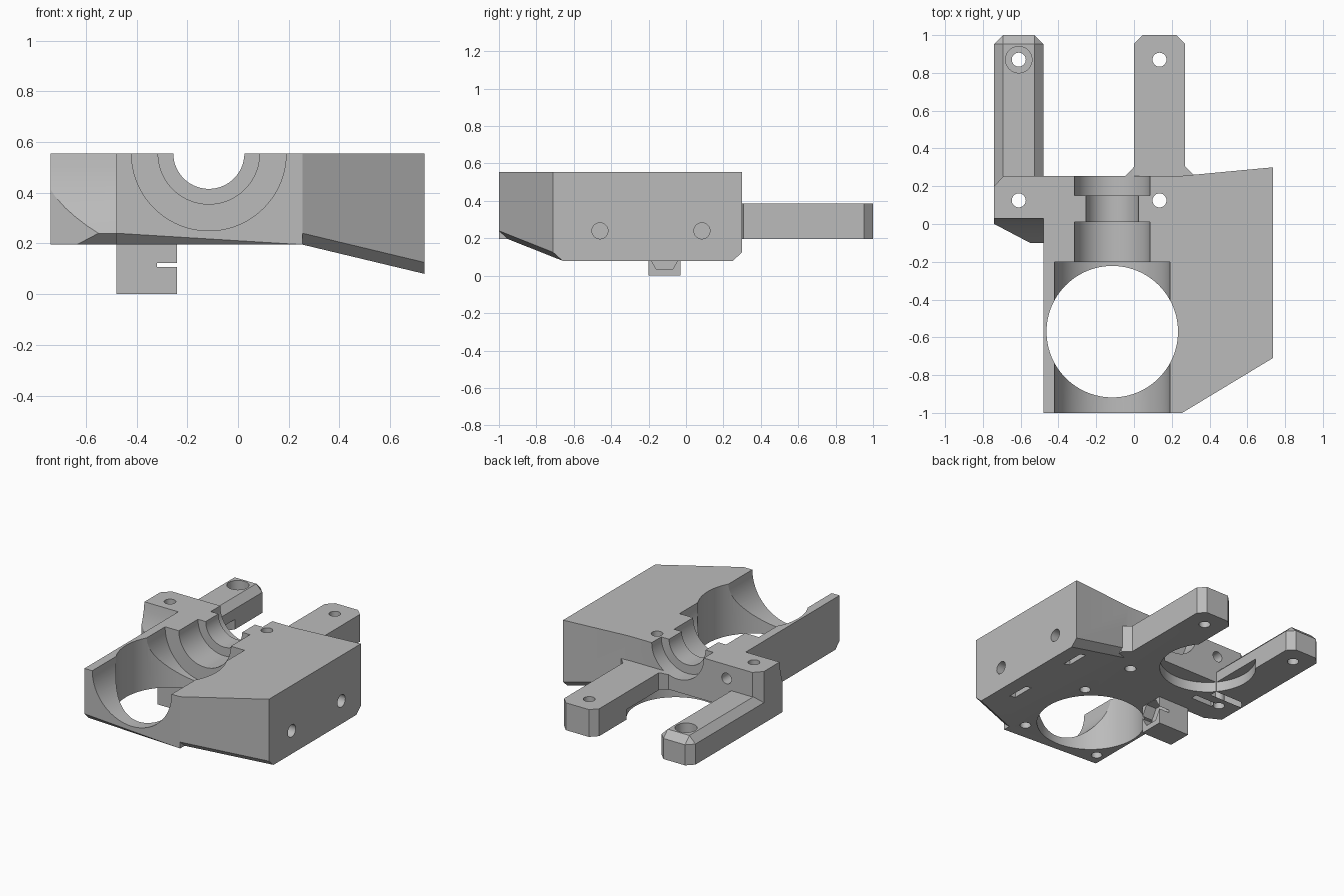
import bpy, bmesh
from math import radians
from mathutils import Matrix, Vector

if "Cube" in bpy.data.objects:
    bpy.data.objects.remove(bpy.data.objects["Cube"], do_unlink=True)

grey = bpy.data.materials.new("mid_grey")
grey.use_nodes = True
grey.diffuse_color = (0.5, 0.5, 0.5, 1)
grey.node_tree.nodes["Principled BSDF"].inputs["Base Color"].default_value = (0.5, 0.5, 0.5, 1)


def finish(name, bm):
    bmesh.ops.recalc_face_normals(bm, faces=bm.faces)
    me = bpy.data.meshes.new(name)
    bm.to_mesh(me)
    bm.free()
    me.materials.append(grey)
    ob = bpy.data.objects.new(name, me)
    bpy.context.collection.objects.link(ob)
    return ob


def hull(name, points):
    """Convex solid around the points."""
    bm = bmesh.new()
    verts = [bm.verts.new(p) for p in points]
    bmesh.ops.convex_hull(bm, input=verts)
    bmesh.ops.dissolve_limit(bm, angle_limit=0.002, verts=bm.verts, edges=bm.edges)
    return finish(name, bm)


def prism(name, outline, low, high, axis="Z"):
    """Outline extruded along Z (x, y) or along X (y, z)."""
    bm = bmesh.new()
    place = (lambda a, b, c: (a, b, c)) if axis == "Z" else (lambda a, b, c: (c, a, b))
    face = bm.faces.new([bm.verts.new(place(a, b, low)) for a, b in outline])
    new = bmesh.ops.extrude_face_region(bm, geom=[face])["geom"]
    moved = [v for v in new if isinstance(v, bmesh.types.BMVert)]
    bmesh.ops.translate(bm, verts=moved, vec=place(0, 0, high - low))
    return finish(name, bm)


def box(name, x0, x1, y0, y1, z0, z1):
    return prism(name, [(x0, y0), (x1, y0), (x1, y1), (x0, y1)], z0, z1)


def rod(name, start, end, radius, sides=48, spin=0):
    """Cylinder between two points."""
    a, b = Vector(start), Vector(end)
    d = b - a
    turn = d.to_track_quat("Z", "Y").to_matrix().to_4x4()
    bm = bmesh.new()
    bmesh.ops.create_cone(bm, cap_ends=True, segments=sides, radius1=radius, radius2=radius,
                          depth=d.length,
                          matrix=Matrix.Translation((a + b) / 2) @ turn @ Matrix.Rotation(spin, 4, "Z"))
    return finish(name, bm)


def combine(target, parts, operation):
    for part in parts:
        mod = target.modifiers.new(part.name, "BOOLEAN")
        mod.operation, mod.solver, mod.object = operation, "EXACT", part
        bpy.context.view_layer.objects.active = target
        bpy.ops.object.modifier_apply(modifier=mod.name)
        bpy.data.objects.remove(part, do_unlink=True)


TOP, BASE, ARM = 0.555, 0.195, 0.385

# Main block with a chamfered lower front edge
body = hull("extruder_mount", [
    (x, y, TOP) for x in (-0.48, 0.255) for y in (-1, 0.255)] + [
    (-0.48, -1, 0.24), (0.06, -1, 0.24), (0.255, -1, BASE),
    (-0.48, -0.955, BASE), (0.06, -0.955, BASE),
    (-0.48, 0.255, BASE), (0.255, 0.255, BASE)])

# Side wing with sloping underside
wing = hull("side_wing", [
    (0.255, -1, TOP), (0.735, -0.71, TOP), (0.735, 0.3, TOP), (0.255, 0.255, TOP),
    (0.255, -1, 0.24), (0.735, -0.71, 0.125), (0.255, -0.95, BASE), (0.735, -0.66, 0.08),
    (0.735, 0.25, 0.08), (0.735, 0.3, 0.125), (0.255, 0.21, BASE), (0.255, 0.255, 0.24)])

# Corner block with a hollow curved front and trimmed corners
corner = prism("corner_block", [
    (0.255, TOP), (0.255, BASE), (-0.055, BASE), (-0.1, 0.24), (-0.078, 0.267),
    (-0.053, 0.303), (-0.03, 0.342), (-0.01, 0.385), (0.009, 0.44), (0.022, 0.497),
    (0.03, TOP)], -0.74, -0.48, "X")
combine(corner, [
    prism("front_trim", [(-0.8, 0.032), (-0.8, -0.3), (-0.55, -0.3), (-0.55, -0.1), (-0.74, 0)], 0, 1),
    prism("back_trim", [(-0.8, 0.14), (-0.63, 0.315), (-0.8, 0.4)], 0.0, 1)], "DIFFERENCE")

# Two rear arms, the first with bevelled upper edges
left, right = -0.74, -0.48
c = 0.047
bevelled_arm = hull("bevelled_arm", [
    p for z in (BASE, ARM - c) for p in (
        (left, 0.2, z), (right, 0.2, z), (right, 1 - c, z), (right - c, 1, z),
        (left + c, 1, z), (left, 1 - c, z))] + [
    (x, y, ARM) for x in (left + c, right - c) for y in (0.2, 1 - c)])
flat_arm = prism("flat_arm", [
    (0, 0.2), (0.27, 0.2), (0.27, 1 - c), (0.27 - c, 1), (c, 1), (0, 1 - c)], BASE, ARM)
gusset = prism("arm_gusset", [
    (-0.045, 0.2), (0.32, 0.2), (0.32, 0.257), (0.27, 0.307), (0, 0.302), (-0.045, 0.255)], BASE, ARM)

# Hanging sensor tab
tab = box("sensor_tab", -0.48, -0.24, -0.2, -0.03, 0, 0.25)
combine(body, [wing, corner, bevelled_arm, flat_arm, gusset, tab], "UNION")

# Stepped half-round channel and the large upright opening
AX = -0.115
cuts = [rod("channel", (AX, y0, TOP), (AX, y1, TOP), r, 96) for y0, y1, r in (
    (-1.1, -0.2, 0.305), (-0.25, 0.01, 0.2), (-0.05, 0.2, 0.14), (0.15, 0.4, 0.2))]
cuts.append(rod("opening", (AX, -0.57, -0.1), (AX, -0.57, 0.9), 0.348, 96))

# Round recess under the rear edge
cuts.append(rod("recess", (-0.24, 0.455, 0.1), (-0.24, 0.455, 0.265), 0.31, 96))

# Upright bolt holes
for x in (-0.61, 0.135):
    for y in (0.125, 0.87):
        cuts.append(rod("bolt_hole", (x, y, 0), (x, y, 0.9), 0.037, 32))
cuts.append(rod("counterbore", (-0.61, 0.87, 0.31), (-0.61, 0.87, 0.5), 0.07))

# Blind screw holes around the opening
for x in (-0.3, 0.3):
    for y in (-0.3, 0.3):
        cuts.append(rod("screw_hole", (AX + x, y - 0.57, 0.1), (AX + x, y - 0.57, 0.32), 0.035, 32))

# Side and rear clamp holes with their nut slots
for y in (-0.46, 0.085):
    cuts.append(rod("clamp_hole", (0.45, y, 0.24), (0.9, y, 0.24), 0.043, 32))
    cuts.append(box("nut_slot", 0.545, 0.595, y - 0.08, y + 0.08, 0, 0.32))
cuts.append(rod("rear_hole", (-0.49, 0.05, 0.46), (-0.49, 0.4, 0.46), 0.037, 32))
cuts.append(box("rear_nut_slot", -0.575, -0.41, 0.09, 0.135, 0.1, 0.53))

# Hexagonal nut trap and hole in the tab
cuts.append(rod("nut_trap", (-0.32, -0.115, 0.115), (-0.2, -0.115, 0.115), 0.09, 6, radians(30)))
cuts.append(rod("tab_hole", (-0.6, -0.115, 0.115), (-0.2, -0.115, 0.115), 0.035, 32))
combine(body, cuts, "DIFFERENCE")

# Clean faces and keep the edges crisp
bm = bmesh.new()
bm.from_mesh(body.data)
bmesh.ops.remove_doubles(bm, verts=bm.verts, dist=0.0005)
bmesh.ops.dissolve_limit(bm, angle_limit=0.005, verts=bm.verts, edges=bm.edges)
bm.to_mesh(body.data)
bm.free()
bpy.ops.object.select_all(action="DESELECT")
body.select_set(True)
bpy.context.view_layer.objects.active = body
bpy.ops.object.shade_smooth_by_angle(angle=radians(25))
